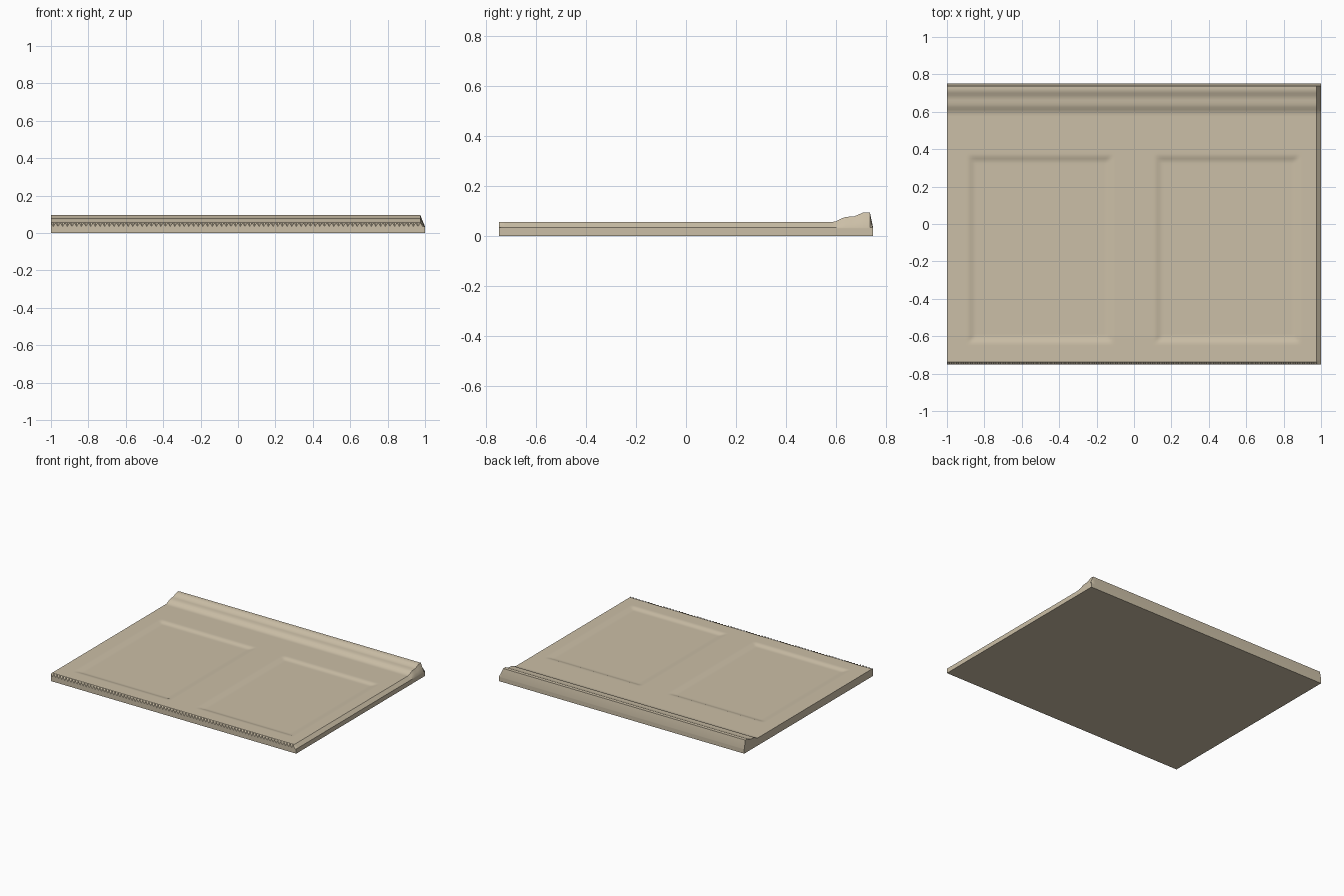
import bpy, bmesh, math

if "Cube" in bpy.data.objects:
    bpy.data.objects.remove(bpy.data.objects["Cube"])

NX, NY = 160, 120            # relief grid, 0.0125 spacing
BASE, TOP = 0.03, 0.056      # base height, main surface height

mat = bpy.data.materials.new("tan stone")
mat.diffuse_color = (0.60, 0.52, 0.385, 1)
mat.use_nodes = True
mat.node_tree.nodes["Principled BSDF"].inputs["Base Color"].default_value = mat.diffuse_color

# Ridge profile along the back edge: (y, z)
RIDGE = [(-1, TOP), (0.59, TOP), (0.605, 0.06), (0.63, 0.074), (0.65, 0.077), (0.675, 0.079),
         (0.69, 0.085), (0.7125, 0.095), (0.7375, 0.095), (0.75, 0.034)]


def profile(y):
    for (y0, z0), (y1, z1) in zip(RIDGE, RIDGE[1:]):
        if y <= y1 + 1e-6:
            return z0 + (z1 - z0) * (y - y0) / (y1 - y0)
    return RIDGE[-1][1]


def smooth(t):
    t = min(max(t, 0), 1)
    return t * t * (3 - 2 * t)


def height(i, j):
    x, y = -1 + 2 * i / NX, -0.75 + 1.5 * j / NY
    z = profile(y)
    # two sunken panels, mirrored about the middle
    inside = min(0.39 - abs(abs(x) - 0.5), 0.505 - abs(y + 0.135))
    z -= 0.010 * smooth(inside / 0.04)
    # sloped right edge
    if x > 0.975:
        z += (0.034 - z) * min((x - 0.975) / 0.025, 1)
    # toothed front edge
    if j == 0 and i % 2:
        z = 0.034
    return x, y, z


def add_object(name, bm):
    bmesh.ops.recalc_face_normals(bm, faces=bm.faces)
    me = bpy.data.meshes.new(name)
    bm.to_mesh(me)
    bm.free()
    ob = bpy.data.objects.new(name, me)
    bpy.context.collection.objects.link(ob)
    me.materials.append(mat)
    return ob


# Carved upper surface with its side walls
bm = bmesh.new()
grid = [[bm.verts.new(height(i, j)) for j in range(NY + 1)] for i in range(NX + 1)]
for i in range(NX):
    for j in range(NY):
        bm.faces.new((grid[i][j], grid[i + 1][j], grid[i + 1][j + 1], grid[i][j + 1]))
rim = [e for e in bm.edges if e.is_boundary]
skirt = bmesh.ops.extrude_edge_only(bm, edges=rim)["geom"]
for v in skirt:
    if isinstance(v, bmesh.types.BMVert):
        v.co.z = BASE
relief = add_object("carved_panel_top", bm)
bpy.context.view_layer.objects.active = relief
relief.select_set(True)
bpy.ops.object.shade_smooth_by_angle(angle=math.radians(40))

# Plain slab underneath
bm = bmesh.new()
bmesh.ops.create_cube(bm, size=1)
for v in bm.verts:
    v.co = (v.co.x * 2, v.co.y * 1.5, (v.co.z + 0.5) * BASE)
add_object("base_slab", bm)
